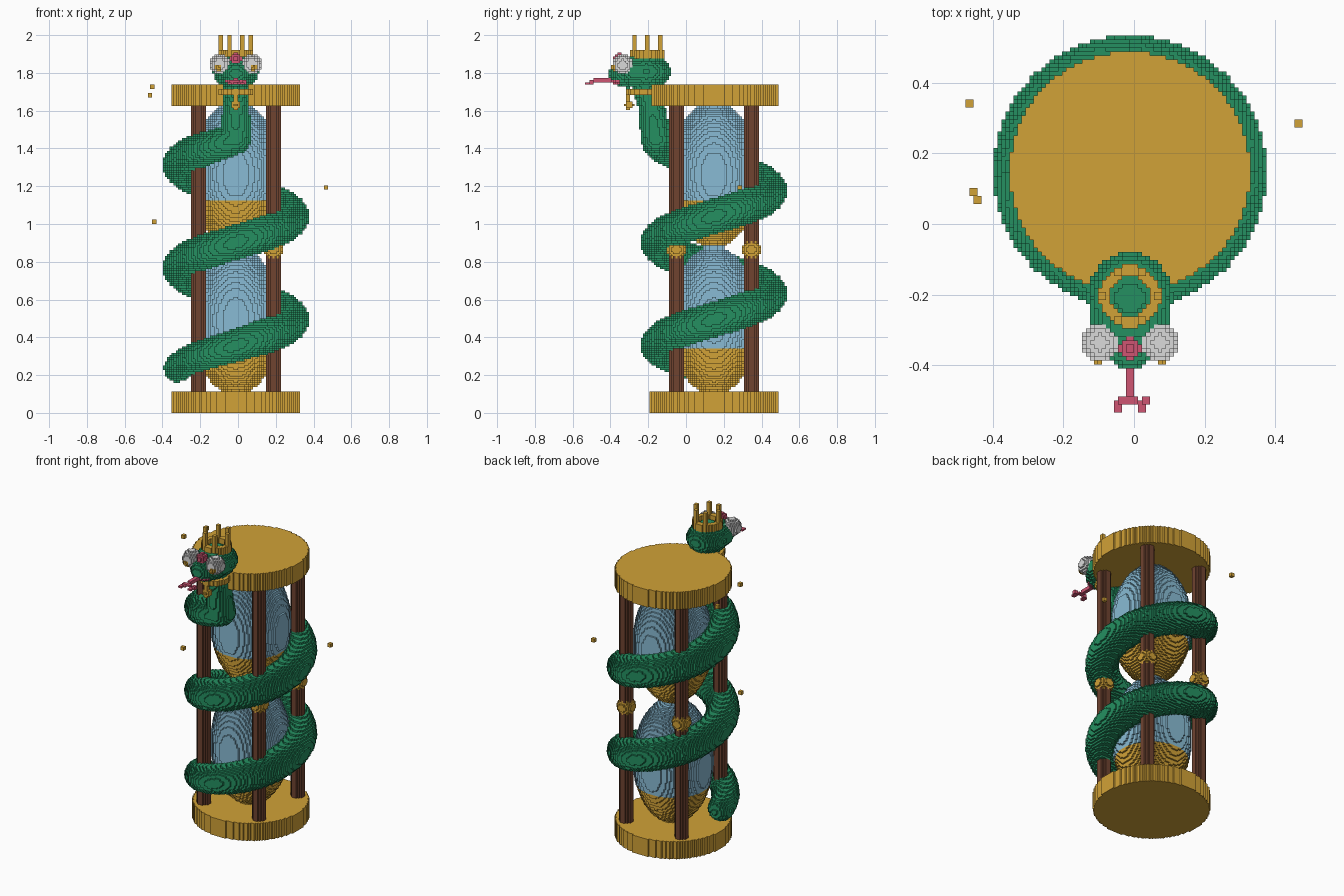
import bpy
from math import sin, cos, pi, ceil, floor, radians, hypot

if "Cube" in bpy.data.objects:
    bpy.data.objects.remove(bpy.data.objects["Cube"])

# Fine voxel model: every part is carved into one shared grid, then skinned part by part
H = 2 / 176            # voxel size; all numbers below are in voxels
CX, CY = -1, 13        # axis of the hourglass
COLOURS = {
    "gold": (0.64, 0.36, 0.038), "green": (0.018, 0.28, 0.12),
    "glass blue": (0.25, 0.50, 0.66), "wood brown": (0.16, 0.057, 0.03),
    "white": (0.70, 0.70, 0.70), "pink": (0.62, 0.09, 0.17)}
NAMES = list(COLOURS)
GOLD, GREEN, BLUE, BROWN, WHITE, PINK = range(6)
mats = []
for n, c in COLOURS.items():
    m = bpy.data.materials.new(n)
    m.diffuse_color = (*c, 1)
    m.use_nodes = True
    m.node_tree.nodes["Principled BSDF"].inputs["Base Color"].default_value = m.diffuse_color
    mats.append(m)

grid = {}


def fill(part, mat, lo, hi, inside=None):
    """Fill the cells of a box that pass a test; mat is a colour or a rule."""
    for i in range(floor(lo[0]), ceil(hi[0])):
        for j in range(floor(lo[1]), ceil(hi[1])):
            for k in range(floor(lo[2]), ceil(hi[2])):
                x, y, z = i + .5, j + .5, k + .5
                if inside is None or inside(x, y, z):
                    grid[i, j, k] = (part, mat(x, y, z) if callable(mat) else mat)


def ellipsoid(part, mat, c, r):
    lo = [c[a] - r[a] for a in range(3)]
    hi = [c[a] + r[a] for a in range(3)]
    fill(part, mat, lo, hi, lambda x, y, z: ((x - c[0]) / r[0]) ** 2 +
         ((y - c[1]) / r[1]) ** 2 + ((z - c[2]) / r[2]) ** 2 <= 1)


def ball(part, mat, c, r):
    ellipsoid(part, mat, c, (r, r, r))


def cylinder(part, mat, x0, y0, z0, z1, r, inner=0):
    fill(part, mat, (x0 - r, y0 - r, z0), (x0 + r, y0 + r, z1),
         lambda x, y, z: inner <= hypot(x - x0, y - y0) <= r)


# Glass bulbs with the sand coloured by height, and the neck between them
ellipsoid("lower_bulb", lambda x, y, z: GOLD if z < 30 else BLUE, (CX, CY, 43), (20.5, 20.5, 34.5))
ellipsoid("upper_bulb", lambda x, y, z: GOLD if 78 < z < 99 else BLUE, (CX, CY, 111), (20.5, 20.5, 34))
cylinder("glass_neck", BLUE, CX, CY, 72, 80, 5)

# Four posts with a knob halfway up
for sx in (-1, 1):
    for sy in (-1, 1):
        px, py = CX + 17.5 * sx, CY + 17.5 * sy
        cylinder("posts", BROWN, px, py, 10, 143, 3.5)
        ball("post_knobs", GOLD, (px, py, 76), 4.7)

# End plates
cylinder("base_plate", GOLD, CX, CY, 0, 10, 30)
cylinder("top_plate", GOLD, CX, CY, 143, 153, 30)

# Snake body: a rising coil from tail to front
A0, A1, STEPS = 190, 270 + 720, 380
for s in range(STEPS + 1):
    t = s / STEPS
    a = radians(A0 + (A1 - A0) * t)
    z = 19.5 + 48 * (a - pi) / (2 * pi)
    r = min(8.2, 6.5 + 12 * t) - max(0, t - .94) * 18
    ball("snake_body", GREEN, (CX + (34 - r) * cos(a), CY + (34 - r) * sin(a), z), r)

# Snake neck: climbs in front of the top plate to the head
neck = [(-14, 127.5, 7.1), (-15, 135, 6.8), (-16, 143, 6.2), (-19, 151, 5.8), (-20, 157, 5.8)]
for p, q in zip(neck, neck[1:]):
    for s in range(9):
        y, z, r = (u + (v - u) * s / 8 for u, v in zip(p, q))
        ball("snake_neck", GREEN, (CX, y, z), r)

# Gold collar with a pendant
cylinder("collar", GOLD, CX, -20, 148, 151, 7.8, 5)
fill("pendant", GOLD, (CX - 1, -28, 141), (CX + 1, -26, 149))
ball("pendant", GOLD, (CX, -26.5, 143.5), 2.2)

# Head, with the mouth coloured on the snout
ellipsoid("head", GREEN, (CX, -18.5, 159), (10.6, 11.5, 8))
ellipsoid("head", GREEN, (CX, -24, 159), (10.3, 9, 7.6))
ellipsoid("head", lambda x, y, z: PINK if y < -31 and 153 < z < 155 else GREEN,
          (CX, -27, 158), (7.5, 9.2, 6.6))

# Eyes with a small gold iris, and the brow gem
for s in (-1, 1):
    ball("eyes", WHITE, (CX + 7.4 * s, -29.5, 162.3), 4.7)
    ball("irises", GOLD, (CX + 8.2 * s, -33, 160.8), 1.7)
ball("brow_gem", PINK, (CX, -31, 165), 2.7)

# Forked tongue
fill("tongue", PINK, (-2, -43, 154), (0, -33, 156))
fill("tongue", PINK, (-3, -45, 154), (1, -43, 155))
for x in (-5, 1):
    fill("tongue", PINK, (x + 1, -45, 153), (x + 3, -43, 155))
    fill("tongue", PINK, (x, -47, 153), (x + 2, -44, 154))

# Crown ring with six spikes
cylinder("crown", GOLD, CX, -18, 165, 169, 7.7, 4.8)
for n in range(6):
    a = n * pi / 3
    x, y = round(CX + 6.5 * cos(a)), round(-18 + 6.5 * sin(a))
    fill("crown", GOLD, (x - 1, y - 1, 168), (x + 1, y + 1, 176))

# Floating gold sparkles
for x, y, z in ((-42, 29, 147), (-41, 7, 151), (-40, 5, 88), (40, 24, 104)):
    fill("sparkles", GOLD, (x, y, z), (x + 2, y + 2, z + 2))

# Skin the grid: one object per part, only the faces open to the air
SIDES = {
    (1, 0, 0): ((1, 0, 0), (1, 1, 0), (1, 1, 1), (1, 0, 1)),
    (-1, 0, 0): ((0, 0, 0), (0, 0, 1), (0, 1, 1), (0, 1, 0)),
    (0, 1, 0): ((0, 1, 0), (0, 1, 1), (1, 1, 1), (1, 1, 0)),
    (0, -1, 0): ((0, 0, 0), (1, 0, 0), (1, 0, 1), (0, 0, 1)),
    (0, 0, 1): ((0, 0, 1), (1, 0, 1), (1, 1, 1), (0, 1, 1)),
    (0, 0, -1): ((0, 0, 0), (0, 1, 0), (1, 1, 0), (1, 0, 0))}
parts = {}
for (i, j, k), (part, mat) in grid.items():
    verts, faces, index = parts.setdefault(part, ({}, [], []))
    for d, corners in SIDES.items():
        if (i + d[0], j + d[1], k + d[2]) not in grid:
            faces.append([verts.setdefault((i + a, j + b, k + c), len(verts)) for a, b, c in corners])
            index.append(mat)
for part, (verts, faces, index) in parts.items():
    if not faces:
        continue
    used = sorted(set(index))
    mesh = bpy.data.meshes.new(part)
    mesh.from_pydata([(x * H, y * H, z * H) for x, y, z in verts], [], faces)
    for u in used:
        mesh.materials.append(mats[u])
    mesh.polygons.foreach_set("material_index", [used.index(m) for m in index])
    mesh.update()
    bpy.context.collection.objects.link(bpy.data.objects.new(part, mesh))
